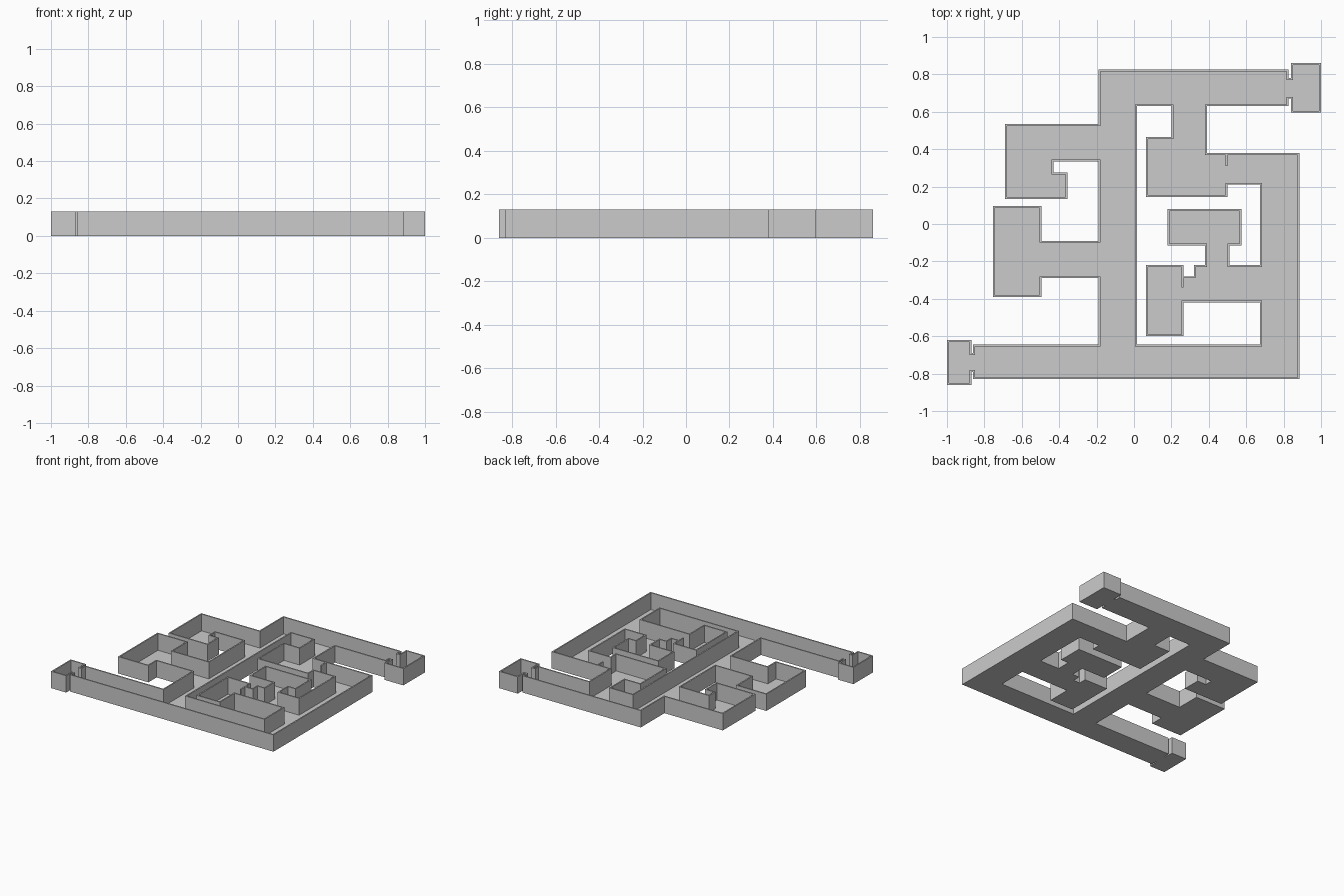
import bpy, bmesh

if "Cube" in bpy.data.objects:
    bpy.data.objects.remove(bpy.data.objects["Cube"])

HEIGHT, T = 0.13, 0.01  # wall height and thickness

# Rooms and corridors: x0, x1, y0, y1
ROOMS = [
    (-1.0, -0.87, -0.86, -0.62), (-0.88, -0.85, -0.79, -0.69),   # left end room, neck
    (-0.86, 0.885, -0.83, -0.645),                               # front corridor
    (-0.19, 0.015, -0.83, 0.825),                                # long spine
    (0.675, 0.885, -0.83, 0.38),                                 # right corridor
    (-0.19, 0.825, 0.63, 0.825),                                 # back corridor
    (0.81, 0.85, 0.67, 0.78), (0.84, 1.0, 0.595, 0.86),          # neck, right end room
    (-0.69, -0.18, 0.335, 0.535), (-0.69, -0.43, 0.135, 0.535),  # left hooked room
    (-0.69, -0.355, 0.135, 0.275),
    (-0.755, -0.495, -0.39, 0.095), (-0.51, -0.18, -0.29, -0.09),  # left hall
    (0.2, 0.39, 0.38, 0.64), (0.065, 0.39, 0.145, 0.465),        # inner upper room
    (0.065, 0.5, 0.145, 0.38), (0.48, 0.885, 0.21, 0.38),
    (0.18, 0.575, -0.115, 0.08), (0.38, 0.51, -0.24, -0.1),      # inner middle room
    (0.32, 0.7, -0.42, -0.22), (0.25, 0.7, -0.42, -0.28),
    (0.065, 0.265, -0.6, -0.22),                                 # inner lower room
]
# Short wall stubs beside doorways
STUBS = [(0.49, 0.5, 0.31, 0.38), (0.255, 0.265, -0.34, -0.27)]


def covered(x, y, rects):
    return any(a < x < b and c < y < d for a, b, c, d in rects)


def cuts(lo, hi):
    vals = set()
    for r in ROOMS + STUBS:
        for v in (r[lo], r[hi]):
            vals |= {round(v - T, 4), round(v, 4), round(v + T, 4)}
    return sorted(vals)


def finish(name, bm):
    bmesh.ops.remove_doubles(bm, verts=bm.verts, dist=1e-5)
    bmesh.ops.recalc_face_normals(bm, faces=bm.faces)
    bmesh.ops.dissolve_limit(bm, angle_limit=0.01, verts=bm.verts, edges=bm.edges)
    me = bpy.data.meshes.new(name)
    bm.to_mesh(me)
    bm.free()
    bpy.context.collection.objects.link(bpy.data.objects.new(name, me))


xs, ys = cuts(0, 1), cuts(2, 3)
OFFS = [(i * T, j * T) for i in (-1, 0, 1) for j in (-1, 0, 1)]
floor, wall = set(), set()
for i in range(len(xs) - 1):
    for j in range(len(ys) - 1):
        x, y = (xs[i] + xs[i + 1]) / 2, (ys[j] + ys[j + 1]) / 2
        if covered(x, y, ROOMS):
            edge = any(not covered(x + a, y + b, ROOMS) for a, b in OFFS)
            (wall if edge or covered(x, y, STUBS) else floor).add((i, j))


def quad(bm, pts):
    bm.faces.new([bm.verts.new(p) for p in pts])


def flat(bm, cell, z):
    i, j = cell
    quad(bm, [(xs[i], ys[j], z), (xs[i + 1], ys[j], z),
              (xs[i + 1], ys[j + 1], z), (xs[i], ys[j + 1], z)])


# Floor plates
bm = bmesh.new()
for c in sorted(floor):
    flat(bm, c, 0)
finish("floor", bm)

# Walls following the whole outline
bm = bmesh.new()
for c in sorted(wall):
    flat(bm, c, 0)
    flat(bm, c, HEIGHT)
    i, j = c
    sides = {(i - 1, j): ((i, j), (i, j + 1)), (i + 1, j): ((i + 1, j), (i + 1, j + 1)),
             (i, j - 1): ((i, j), (i + 1, j)), (i, j + 1): ((i, j + 1), (i + 1, j + 1))}
    for n, ((a, b), (p, q)) in sides.items():
        if n not in wall:
            quad(bm, [(xs[a], ys[b], 0), (xs[p], ys[q], 0),
                      (xs[p], ys[q], HEIGHT), (xs[a], ys[b], HEIGHT)])
finish("walls", bm)
